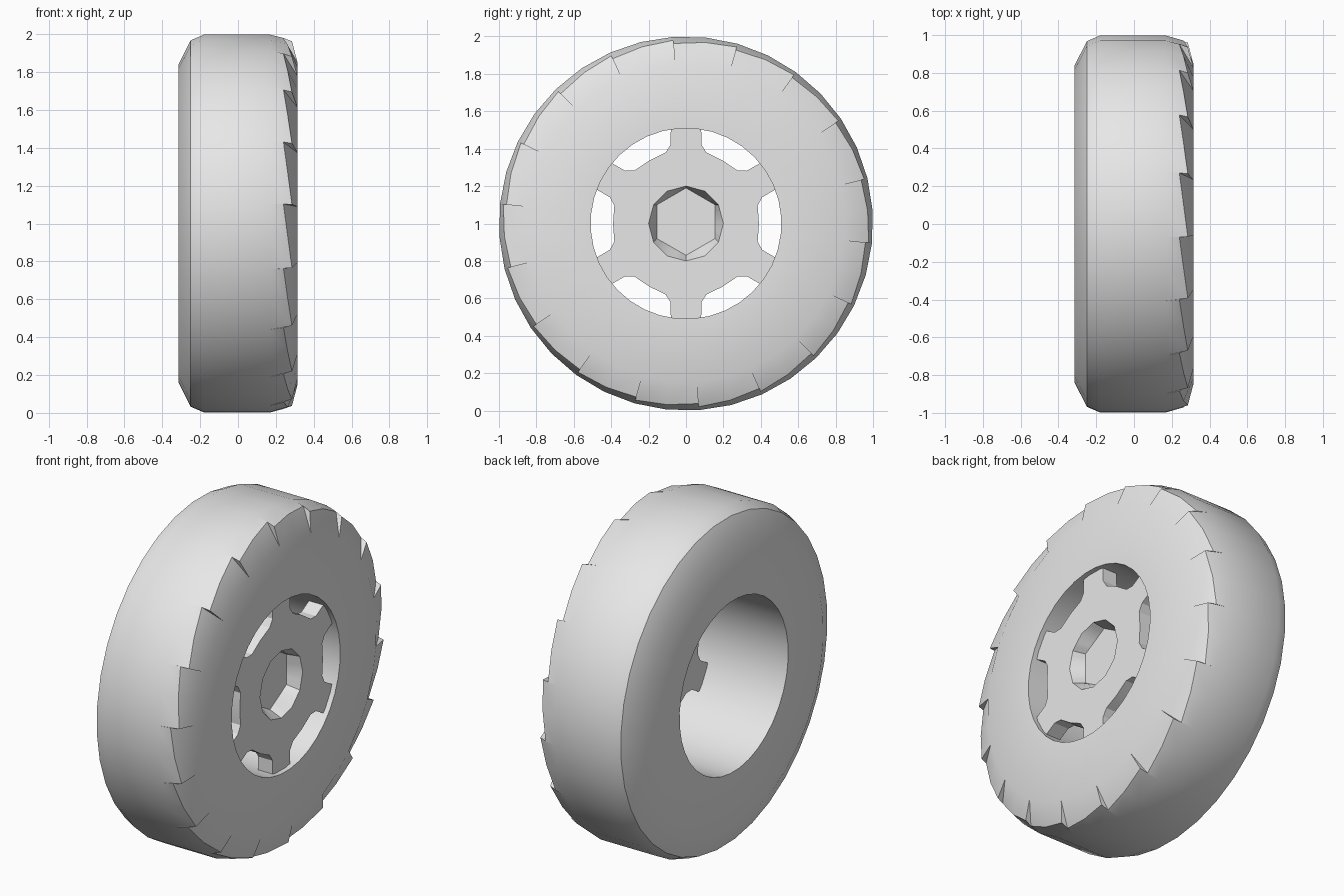
import bpy
import bmesh
import math

cube = bpy.data.objects.get("Cube")
if cube:
    bpy.data.objects.remove(cube, do_unlink=True)

# One light grey material
grey = bpy.data.materials.new("light grey")
grey.use_nodes = True
grey.diffuse_color = (0.8, 0.8, 0.8, 1)
grey.node_tree.nodes["Principled BSDF"].inputs["Base Color"].default_value = (0.8, 0.8, 0.8, 1)


def point(x, r, deg, lift=0.0):
    """Point at radius r and angle deg around the axle, which runs along x."""
    a = math.radians(deg)
    return (x, r * math.cos(a), 1 + lift + r * math.sin(a))


def finish(bm, name):
    bmesh.ops.remove_doubles(bm, verts=bm.verts, dist=0.0005)
    bmesh.ops.recalc_face_normals(bm, faces=bm.faces)
    mesh = bpy.data.meshes.new(name)
    bm.to_mesh(mesh)
    bm.free()
    mesh.materials.append(grey)
    obj = bpy.data.objects.new(name, mesh)
    bpy.context.collection.objects.link(obj)
    bpy.ops.object.select_all(action='DESELECT')
    obj.select_set(True)
    bpy.context.view_layer.objects.active = obj
    bpy.ops.object.shade_smooth_by_angle(angle=math.radians(30))
    return obj


def polygon_radius(deg, radius, sides, corner):
    """Radius of a regular polygon in direction deg."""
    step = 360 / sides
    off = (deg - corner) % step - step / 2
    return radius * math.cos(math.radians(step / 2)) / math.cos(math.radians(off))


# Tyre: 18 ratchet-like shoulder teeth, each swept from a cut-back to a full shoulder
TEETH, SUB, FIRST = 18, 2, 14
pitch = 360 / TEETH
bm = bmesh.new()
for k in range(TEETH):
    columns = []
    for i in range(SUB + 1):
        t = i / SUB
        shoulder = (0.24 + 0.045 * t, 0.982 - 0.017 * t)
        profile = [(-0.315, 0.51), (-0.315, 0.84), (-0.25, 0.97), (-0.18, 1.0),
                   (0.17, 1.0), shoulder, (0.315, 0.85), (0.315, 0.51)]
        deg = FIRST + pitch * (k + t)
        columns.append([bm.verts.new(point(x, r, deg)) for x, r in profile])
    for a, b in zip(columns, columns[1:]):
        for j in range(len(a)):
            n = (j + 1) % len(a)
            bm.faces.new((a[j], a[n], b[n], b[j]))
    # Step face closing the end of the tooth
    deg = FIRST + pitch * (k + 1)
    step = [(0.17, 1.0), (0.24, 0.982), (0.315, 0.85), (0.285, 0.965)]
    bm.faces.new([bm.verts.new(point(x, r, deg)) for x, r in step])
finish(bm, "tyre")

# Wheel disc: six short spokes with notched openings between them and a hub recess
FRONT, BACK, FLOOR = 0.285, 0.19, 0.21
sector = [(-30, 0.52), (-21, 0.52), (-19, 0.43), (-14, 0.395), (0, 0.39),
          (14, 0.395), (19, 0.43), (21, 0.52)]
bm = bmesh.new()
rings = []
for k in range(6):
    for offset, r in sector:
        deg = offset + 60 * k
        rim = polygon_radius(deg, 0.2, 12, 0)
        floor = polygon_radius(deg, 0.18, 6, 30)
        rings.append([bm.verts.new(p) for p in (
            point(BACK, rim, deg), point(BACK, r, deg), point(FRONT, r, deg),
            point(FRONT, rim, deg), point(FLOOR, floor, deg, 0.01))])
for a, b in zip(rings, rings[1:] + rings[:1]):
    for j in range(4):
        bm.faces.new((a[j], a[j + 1], b[j + 1], b[j]))
# Hub floor and back cap
bm.faces.new([c[4] for c in rings])
bm.faces.new([c[0] for c in rings])
finish(bm, "wheel_disc")
